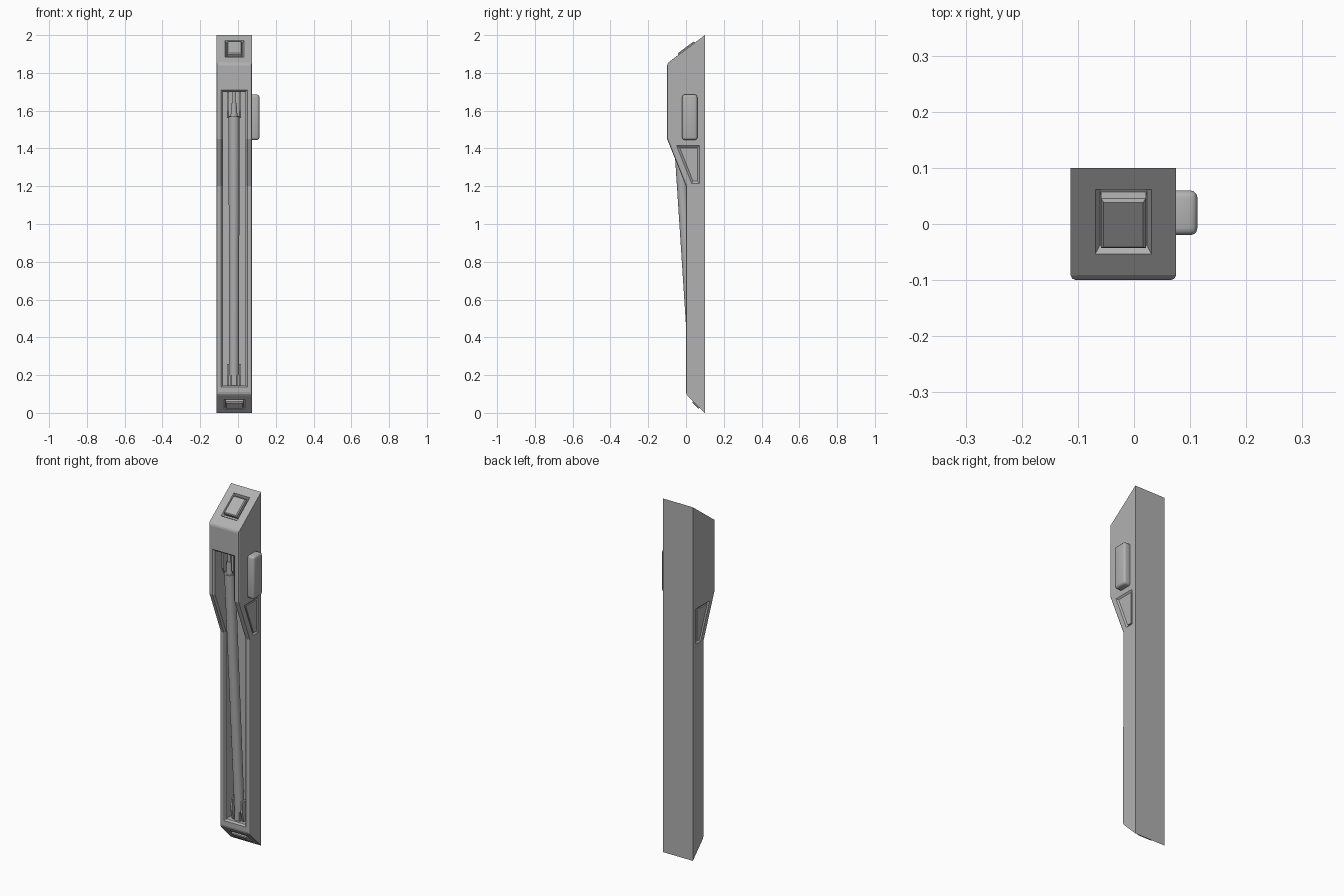
import bpy, bmesh, math
from mathutils import Vector

if "Cube" in bpy.data.objects:
    bpy.data.objects.remove(bpy.data.objects["Cube"])

CX, HW = -0.019, 0.094          # body centre and half width in x
X0, X1 = CX - HW, CX + HW

# Dark grey finish shared by all parts
GREY = bpy.data.materials.new("dark_grey")
GREY.diffuse_color = (0.44, 0.44, 0.44, 1)
GREY.use_nodes = True
GREY.node_tree.nodes["Principled BSDF"].inputs["Base Color"].default_value = GREY.diffuse_color


def finish(name, bm):
    bmesh.ops.recalc_face_normals(bm, faces=bm.faces)
    me = bpy.data.meshes.new(name)
    bm.to_mesh(me)
    bm.free()
    me.materials.append(GREY)
    ob = bpy.data.objects.new(name, me)
    bpy.context.collection.objects.link(ob)
    return ob


def loft(name, rings, bevel=0, pick=None, segs=1):
    """Solid skinned through equal-length rings of points."""
    bm = bmesh.new()
    vs = [[bm.verts.new(p) for p in r] for r in rings]
    n = len(rings[0])
    for a, b in zip(vs, vs[1:]):
        for i in range(n):
            j = (i + 1) % n
            bm.faces.new((a[i], a[j], b[j], b[i]))
    bm.faces.new(vs[0])
    bm.faces.new(vs[-1])
    bmesh.ops.recalc_face_normals(bm, faces=bm.faces)
    if bevel:
        edges = [e for e in bm.edges if pick is None or pick(e)]
        bmesh.ops.bevel(bm, geom=edges, offset=bevel, segments=segs,
                        profile=0.5, affect='EDGES')
    return finish(name, bm)


def prism(name, prof, xa, xb, **kw):
    return loft(name, [[(x, y, z) for y, z in prof] for x in (xa, xb)], **kw)


def box(name, lo, hi, bevel=0, segs=1):
    prof = [(lo[1], lo[2]), (hi[1], lo[2]), (hi[1], hi[2]), (lo[1], hi[2])]
    return prism(name, prof, lo[0], hi[0], bevel=bevel, segs=segs)


def smooth(ob):
    bpy.ops.object.select_all(action='DESELECT')
    ob.select_set(True)
    bpy.context.view_layer.objects.active = ob
    bpy.ops.object.shade_smooth_by_angle(angle=math.radians(35))


def cut(ob, cutter):
    m = ob.modifiers.new(cutter.name, 'BOOLEAN')
    m.operation, m.solver, m.object = 'DIFFERENCE', 'EXACT', cutter
    bpy.context.view_layer.objects.active = ob
    bpy.ops.object.modifier_apply(modifier=m.name)
    bpy.data.objects.remove(cutter, do_unlink=True)


def rod(name, a, b, r1, r2, sides=24):
    a, b = Vector(a), Vector(b)
    q = (b - a).to_track_quat('Z', 'Y')
    ring = lambda c, r: [c + q @ Vector((r * math.cos(t), r * math.sin(t), 0))
                         for t in (math.tau * i / sides for i in range(sides))]
    ob = loft(name, [ring(a, r1), ring(b, r2)])
    smooth(ob)
    return ob


# Body: side profile with front edges softened
front = [(-0.1, 1.85), (-0.1, 1.45), (0, 1.2), (0, 0.1)]
corner = [(-0.1, 1.85), (0, 0.1)]


def is_front(e):
    pts = [(round(v.co.y, 3), round(v.co.z, 3)) for v in e.verts]
    if pts[0] == pts[1]:
        return pts[0] in corner
    return all(p in front for p in pts)


body = prism("body", [(0.1, 0), (0.1, 2)] + front, X0, X1,
             bevel=0.01, pick=is_front, segs=2)

# Long front slot with a chamfered lip
SX0, SX1, SZ0, SZ1 = -0.08, 0.04, 0.145, 1.7
cut(body, box("slot_cutter", (SX0, -0.2, SZ0), (SX1, 0.072, SZ1)))


def is_lip(e):
    if len(e.link_faces) != 2 or any(v.co.y > 0.03 for v in e.verts):
        return False
    f, w = sorted((g.normal for g in e.link_faces), key=lambda n: n.y)
    on_slot = all(SX0 - 1e-4 < v.co.x < SX1 + 1e-4 and
                  SZ0 - 1e-4 < v.co.z < SZ1 + 1e-4 for v in e.verts)
    return on_slot and f.y < -0.8 and abs(w.y) < 0.01


bm = bmesh.new()
bm.from_mesh(body.data)
bmesh.ops.bevel(bm, geom=[e for e in bm.edges if is_lip(e)], offset=0.009,
                segments=1, profile=0.5, affect='EDGES')
bm.to_mesh(body.data)
bm.free()

# Wedge panels set flush in shallow grooves on both sides
wedge = [(-0.05, 1.415), (0.072, 1.415), (0.072, 1.215), (0.03, 1.215)]
inner = [(-0.033, 1.403), (0.061, 1.403), (0.061, 1.227), (0.037, 1.227)]
for s, side in ((-1, X0), (1, X1)):
    cut(body, loft("wedge_cutter", [
        [(side + s * 0.02, y, z) for y, z in wedge],
        [(side, y, z) for y, z in wedge],
        [(side - s * 0.01, y, z) for y, z in inner]]))
    prism("side_panel", inner, side - s * 0.015, side - s * 0.003)


# Buttons sunk in the sloping end faces
def end_button(name, y, z, v, n, hx, hv, bx, bv, out):
    c, v, n = Vector((CX, y, z)), Vector(v).normalized(), Vector(n).normalized()

    def ring(a, b, h):
        return [c + Vector((i * a, 0, 0)) + v * (j * b) + n * h
                for i, j in ((-1, -1), (1, -1), (1, 1), (-1, 1))]
    cut(body, loft("recess_cutter", [ring(hx, hv, 0.02), ring(hx, hv, 0),
                                     ring(hx - 0.008, hv - 0.008, -0.015)]))
    loft(name, [ring(bx, bv, -0.02), ring(bx, bv, out - 0.005),
                ring(bx - 0.005, bv - 0.005, out)])


end_button("top_button", 0.004, 1.928, (0, 0.8, 0.6), (0, -0.6, 0.8),
           0.05, 0.072, 0.04, 0.055, 0.009)
end_button("bottom_button", 0.055, 0.045, (0, 1, -1), (0, -1, -1),
           0.056, 0.036, 0.047, 0.025, 0.009)

# Rounded side button
smooth(box("side_button", (0.06, -0.02, 1.445), (0.113, 0.06, 1.685), 0.013, 3))

# Tilted tube in the slot
TX = CX - 0.002
rod("tube", (TX, 0.043, 0.2), (TX, -0.043, 1.57), 0.026, 0.029)
rod("tube_neck", (TX, -0.043, 1.55), (TX, -0.048, 1.64), 0.02, 0.013)
rod("tube_pin", (TX, -0.047, 1.62), (TX, -0.05, 1.71), 0.009, 0.009, 12)

# Clasps holding the tube at either end
for s in (-1, 1):
    x = TX + s * 0.032
    prism("top_clasp_cheek", [(0.075, 1.71), (-0.065, 1.71), (-0.065, 1.6),
                              (-0.045, 1.56), (0.075, 1.56)], x - 0.005, x + 0.005)
    prism("bottom_clasp_cheek", [(0.075, 0.14), (0.03, 0.14), (0.015, 0.2),
                                 (0.02, 0.26), (0.075, 0.26)], x - 0.005, x + 0.005)
box("bottom_clasp_block", (CX - 0.02, 0.02, 0.14), (CX + 0.016, 0.075, 0.21), 0.004)
